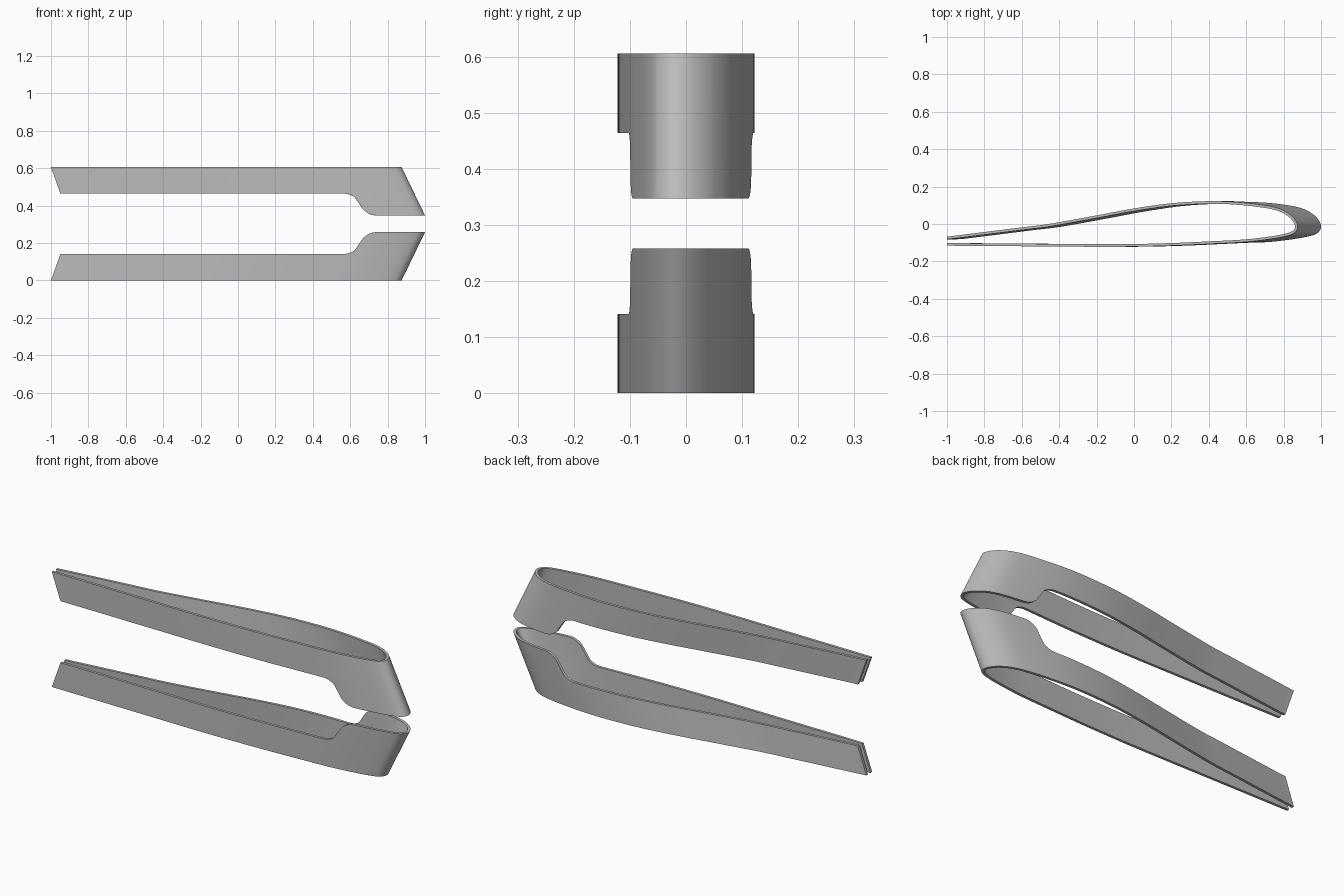
import bpy, bmesh
from math import sin, cos, radians
from mathutils import Vector

if "Cube" in bpy.data.objects:
    bpy.data.objects.remove(bpy.data.objects["Cube"])

HEIGHT = 0.605       # overall height
LEAN = 0.484         # how far the strip leans forward per unit of height
THICK = 0.014        # strip thickness
STEPS = 14           # samples per path segment

grey = bpy.data.materials.new("steel grey")
grey.use_nodes = True
grey.diffuse_color = (0.5, 0.5, 0.5, 1)
grey.node_tree.nodes["Principled BSDF"].inputs["Base Color"].default_value = (0.5, 0.5, 0.5, 1)

# Outer outline of the bent strip: back arm, rounded nose, front arm
PATH = [(-1, -.068), (-.8, -.043), (-.6, -.018), (-.45, .001), (-.2, .046), (0, .083),
        (.2, .111), (.4, .122), (.55, .117), (.7, .1), (.78, .081), (.835, .05),
        (.866, .015), (.875, -.018), (.86, -.045), (.825, -.062), (.745, -.078),
        (.6, -.096), (.4, -.107), (.2, -.116), (0, -.121), (-.2, -.122), (-.6, -.119), (-1, -.116)]


def smooth_path(points):
    """Catmull-Rom curve through the points, evenly sampled per segment."""
    p = [Vector(q) for q in points]
    p = [2 * p[0] - p[1]] + p + [2 * p[-1] - p[-2]]
    out = []
    for a, b, c, d in zip(p, p[1:], p[2:], p[3:]):
        for i in range(STEPS):
            t = i / STEPS
            out.append(0.5 * (2 * b + (c - a) * t + (2 * a - 5 * b + 4 * c - d) * t**2
                              + (3 * b - a - 3 * c + d) * t**3))
    return out + [p[-2]]


def edge_profile():
    """Arm edge rising through two arcs to the tall nose, as (unleaned x, height)."""
    prof = []
    r, sweep = 0.1, radians(62)
    for i in range(9):
        a = sweep * i / 8
        prof.append((0.565 + r * sin(a), 0.141 + r * (1 - cos(a))))
    for i in range(9):
        a = sweep * (1 - i / 8)
        prof.append((0.742 - r * sin(a), 0.258 - r * (1 - cos(a))))
    return [(x - LEAN * z, z) for x, z in prof]


EDGE = edge_profile()


def edge_height(s):
    if s <= EDGE[0][0]:
        return EDGE[0][1]
    for (s0, z0), (s1, z1) in zip(EDGE, EDGE[1:]):
        if s <= s1:
            return z0 + (z1 - z0) * (s - s0) / max(s1 - s0, 1e-6)
    return EDGE[-1][1]


def bent_strip(name, upside_down):
    path = smooth_path(PATH)
    bm = bmesh.new()
    rings = []
    last = len(path) - 1
    for i, p in enumerate(path):
        tangent = (path[min(i + 1, last)] - path[max(i - 1, 0)]).normalized()
        inner = p + Vector((tangent.y, -tangent.x)) * THICK
        ring = []
        for q, top in ((p, 0), (p, 1), (inner, 1), (inner, 0)):
            z = edge_height(q.x) if top else 0
            # Free ends are trimmed on their own slant
            x = -1 + 0.355 * z if i in (0, last) else q.x + LEAN * z
            ring.append(bm.verts.new((x, q.y, HEIGHT - z if upside_down else z)))
        rings.append(ring)
    for a, b in zip(rings, rings[1:]):
        for k in range(4):
            n = (k + 1) % 4
            bm.faces.new((a[k], a[n], b[n], b[k]))
    bm.faces.new(rings[0])
    bm.faces.new(rings[-1])
    bmesh.ops.recalc_face_normals(bm, faces=bm.faces)
    mesh = bpy.data.meshes.new(name)
    bm.to_mesh(mesh)
    bm.free()
    mesh.materials.append(grey)
    ob = bpy.data.objects.new(name, mesh)
    bpy.context.collection.objects.link(ob)
    bpy.ops.object.select_all(action='DESELECT')
    ob.select_set(True)
    bpy.context.view_layer.objects.active = ob
    bpy.ops.object.shade_smooth_by_angle(angle=radians(35))


bent_strip("lower_strip", False)
bent_strip("upper_strip", True)
